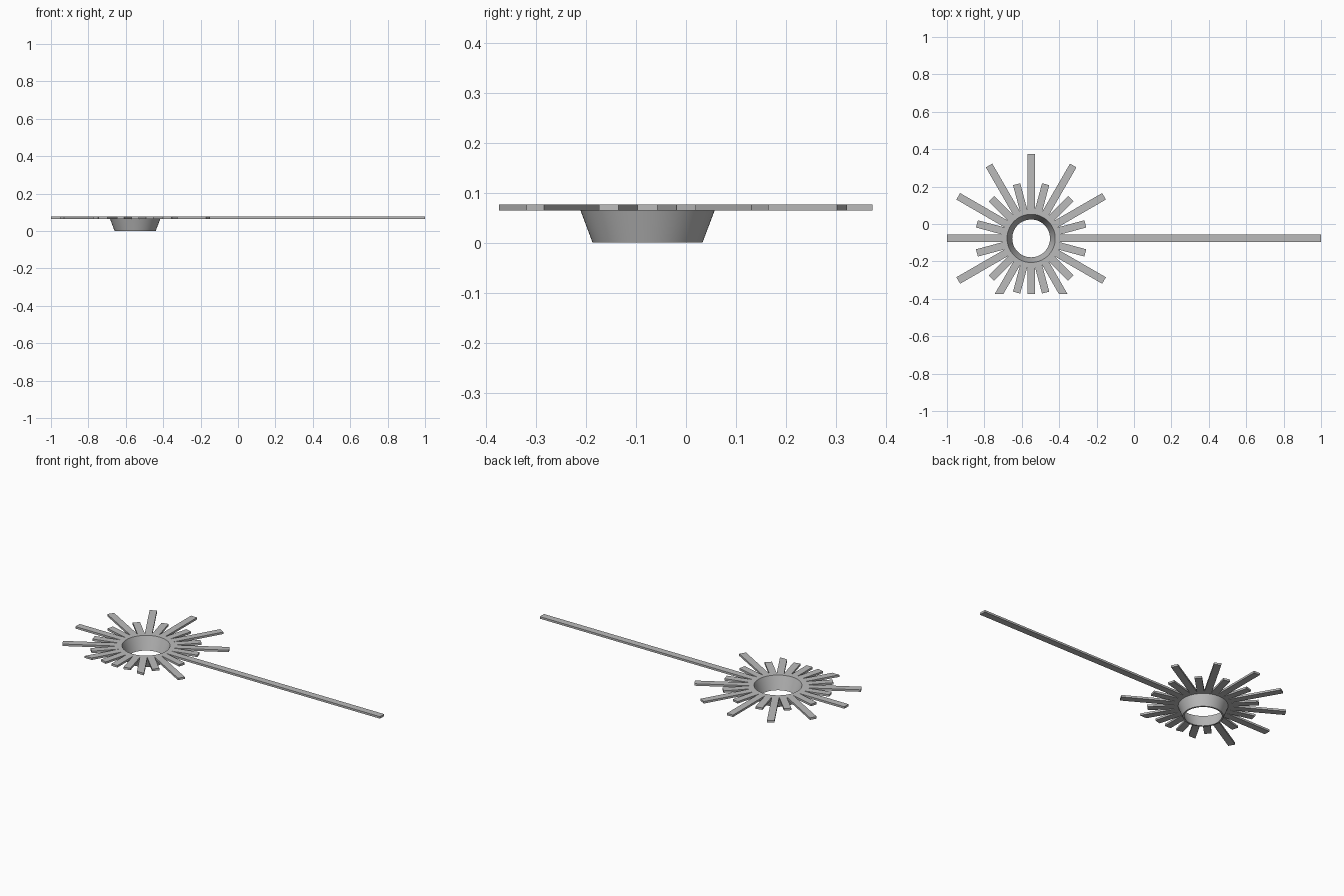
import bpy, bmesh
from math import cos, sin, radians, tau
from mathutils import Matrix, Vector

if "Cube" in bpy.data.objects:
    bpy.data.objects.remove(bpy.data.objects["Cube"], do_unlink=True)

CENTRE = Vector((-0.55, -0.077, 0))
Z0, Z1 = 0.065, 0.077      # underside and top of the flat rays
RAY_START, RAY_WIDTH = 0.133, 0.04
FRONT_EDGE = -0.374        # rays are trimmed flush here

grey = bpy.data.materials.new("plain_grey")
grey.use_nodes = True
colour = (0.5, 0.5, 0.5, 1)
grey.diffuse_color = colour
grey.node_tree.nodes["Principled BSDF"].inputs["Base Color"].default_value = colour


def finish(bm, name):
    bmesh.ops.recalc_face_normals(bm, faces=bm.faces)
    mesh = bpy.data.meshes.new(name)
    bm.to_mesh(mesh)
    bm.free()
    mesh.materials.append(grey)
    obj = bpy.data.objects.new(name, mesh)
    bpy.context.collection.objects.link(obj)
    return obj


def ray(name, angle, length):
    bm = bmesh.new()
    size = Vector((length - RAY_START, RAY_WIDTH, Z1 - Z0))
    middle = Vector(((length + RAY_START) / 2, 0, (Z0 + Z1) / 2))
    place = (Matrix.Translation(CENTRE) @ Matrix.Rotation(radians(angle), 4, 'Z')
             @ Matrix.Translation(middle) @ Matrix.Diagonal(size).to_4x4())
    bmesh.ops.create_cube(bm, size=1, matrix=place)
    # Trim the front end straight and close the cut
    cut = bmesh.ops.bisect_plane(bm, geom=bm.verts[:] + bm.edges[:] + bm.faces[:],
                                 plane_co=(0, FRONT_EDGE, 0), plane_no=(0, -1, 0),
                                 clear_outer=True)
    edges = [e for e in cut["geom_cut"] if isinstance(e, bmesh.types.BMEdge)]
    if edges:
        bmesh.ops.holes_fill(bm, edges=edges)
    return finish(bm, name)


# Tapered open collar, turned from a four-point wall section
section = [(0.11, 0), (0.139, Z1), (0.129, Z1), (0.101, 0)]
SIDES = 64
bm = bmesh.new()
rings = [[bm.verts.new(CENTRE + Vector((r * cos(tau * i / SIDES), r * sin(tau * i / SIDES), z)))
          for i in range(SIDES)] for r, z in section]
for k, lower in enumerate(rings):
    upper = rings[(k + 1) % len(rings)]
    for i in range(SIDES):
        j = (i + 1) % SIDES
        bm.faces.new((lower[i], lower[j], upper[j], upper[i]))
collar = finish(bm, "collar")
bpy.ops.object.select_all(action='DESELECT')
collar.select_set(True)
bpy.context.view_layer.objects.active = collar
bpy.ops.object.shade_smooth_by_angle(angle=radians(30))

# Alternating long and short rays, with one stretched into the handle
ray("handle", 0, 1.55)
for n in range(1, 24):
    if n % 2:
        ray(f"short_ray_{n}", n * 15, 0.3)
    else:
        ray(f"long_ray_{n}", n * 15, 0.45)
